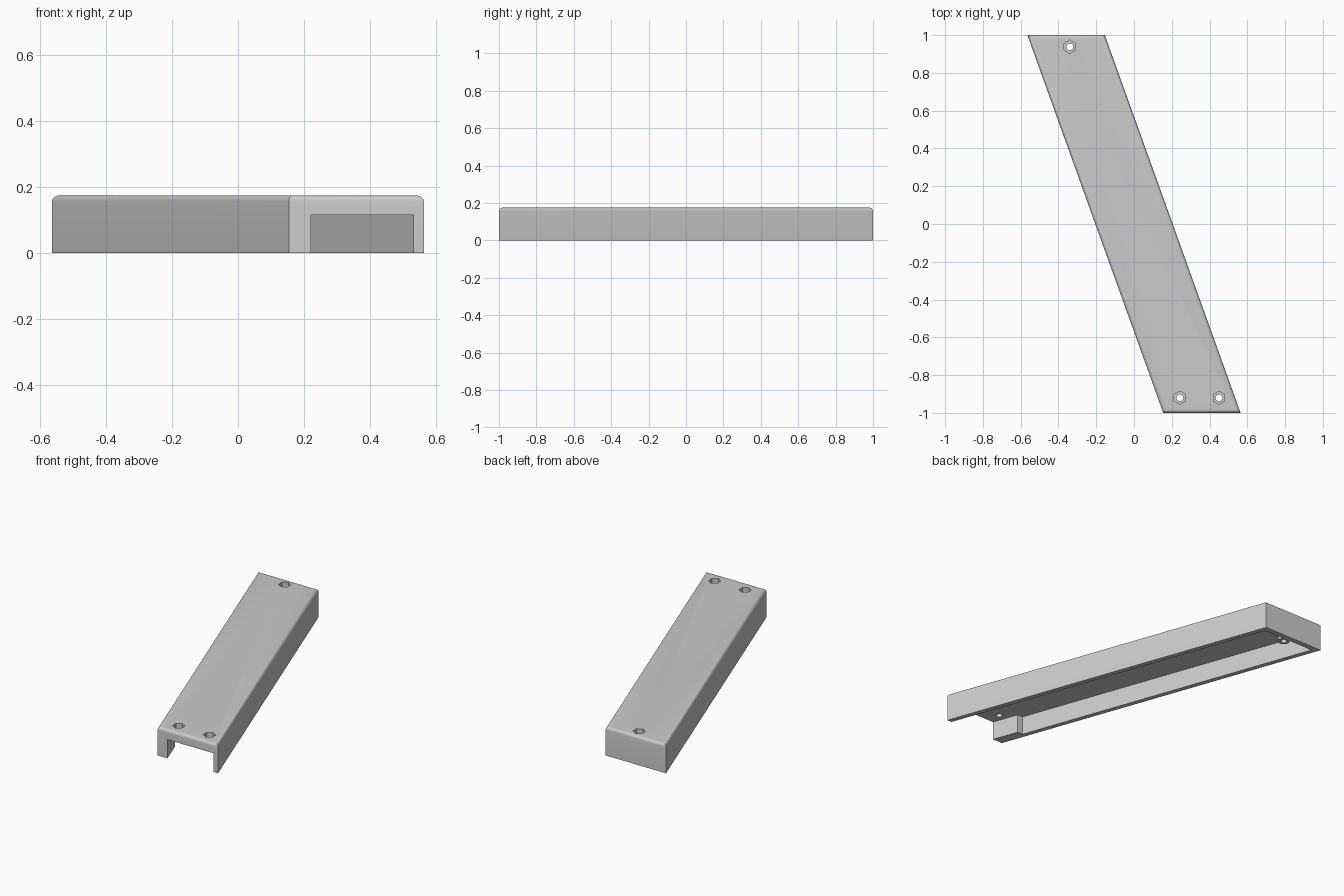
import bpy, bmesh, math

if "Cube" in bpy.data.objects:
    bpy.data.objects.remove(bpy.data.objects["Cube"])

SHEAR = -0.3595          # x drift per unit of y
H, CEIL = 0.175, 0.115   # outer height, underside of the top plate

grey = bpy.data.materials.new("light_grey")
grey.diffuse_color = (0.6, 0.6, 0.6, 1)
grey.use_nodes = True
grey.node_tree.nodes["Principled BSDF"].inputs["Base Color"].default_value = grey.diffuse_color


def make_object(name, bm):
    bmesh.ops.recalc_face_normals(bm, faces=bm.faces)
    mesh = bpy.data.meshes.new(name)
    bm.to_mesh(mesh)
    bm.free()
    mesh.materials.append(grey)
    ob = bpy.data.objects.new(name, mesh)
    bpy.context.collection.objects.link(ob)
    return ob


def prism(name, outline, z0, z1, bevel=0):
    """Extrude an outline of (offset across, y), slanted along the body."""
    bm = bmesh.new()
    face = bm.faces.new([bm.verts.new((u + SHEAR * y, y, z0)) for u, y in outline])
    top = bmesh.ops.extrude_face_region(bm, geom=[face])["geom"]
    for v in top:
        if isinstance(v, bmesh.types.BMVert):
            v.co.z = z1
    if bevel:
        edges = [e for e in bm.edges if all(v.co.z > z1 - 1e-5 for v in e.verts)]
        bmesh.ops.bevel(bm, geom=edges, offset=bevel, segments=5, profile=0.5,
                        affect='EDGES')
    return make_object(name, bm)


def cylinder(name, x, y, r, z0, z1, sides):
    bm = bmesh.new()
    ring = [2 * math.pi * i / sides + math.pi / 2 for i in range(sides)]
    face = bm.faces.new([bm.verts.new((x + r * math.cos(a), y + r * math.sin(a), z0))
                         for a in ring])
    for v in bmesh.ops.extrude_face_region(bm, geom=[face])["geom"]:
        if isinstance(v, bmesh.types.BMVert):
            v.co.z = z1
    return make_object(name, bm)


def combine(body, tool, operation):
    mod = body.modifiers.new(operation, 'BOOLEAN')
    mod.object, mod.operation, mod.solver = tool, operation, 'EXACT'
    bpy.context.view_layer.objects.active = body
    bpy.ops.object.modifier_apply(modifier=mod.name)
    bpy.data.objects.remove(tool)


# Slanted cover body with rounded top rim
W = 0.205
body = prism("cover_body", [(-W, -1), (W, -1), (W, 1), (-W, 1)], 0, H, 0.018)

# Hollow underside, open at the front, with a thicker left wall near the opening
cavity = prism("cavity_cutter", [(-0.138, -1.1), (0.174, -1.1), (0.174, 0.968),
                                 (-0.174, 0.968), (-0.174, -0.845), (-0.138, -0.845)],
               -0.1, CEIL)
combine(body, cavity, 'DIFFERENCE')

# Screw post inside the back end
combine(body, cylinder("screw_post", -0.34, 0.938, 0.034, 0.004, CEIL + 0.02, 32), 'UNION')

# Screw holes with hexagonal nut recesses
for x, y in [(-0.34, 0.938), (0.243, -0.92), (0.45, -0.92)]:
    combine(body, cylinder("hole_cutter", x, y, 0.018, -0.1, 0.3, 32), 'DIFFERENCE')
    combine(body, cylinder("nut_cutter", x, y, 0.035, H - 0.035, 0.3, 6), 'DIFFERENCE')

# Smooth the rounded rim and holes, keep the edges sharp
bpy.ops.object.select_all(action='DESELECT')
body.select_set(True)
bpy.context.view_layer.objects.active = body
bpy.ops.object.shade_smooth_by_angle(angle=math.radians(30))
